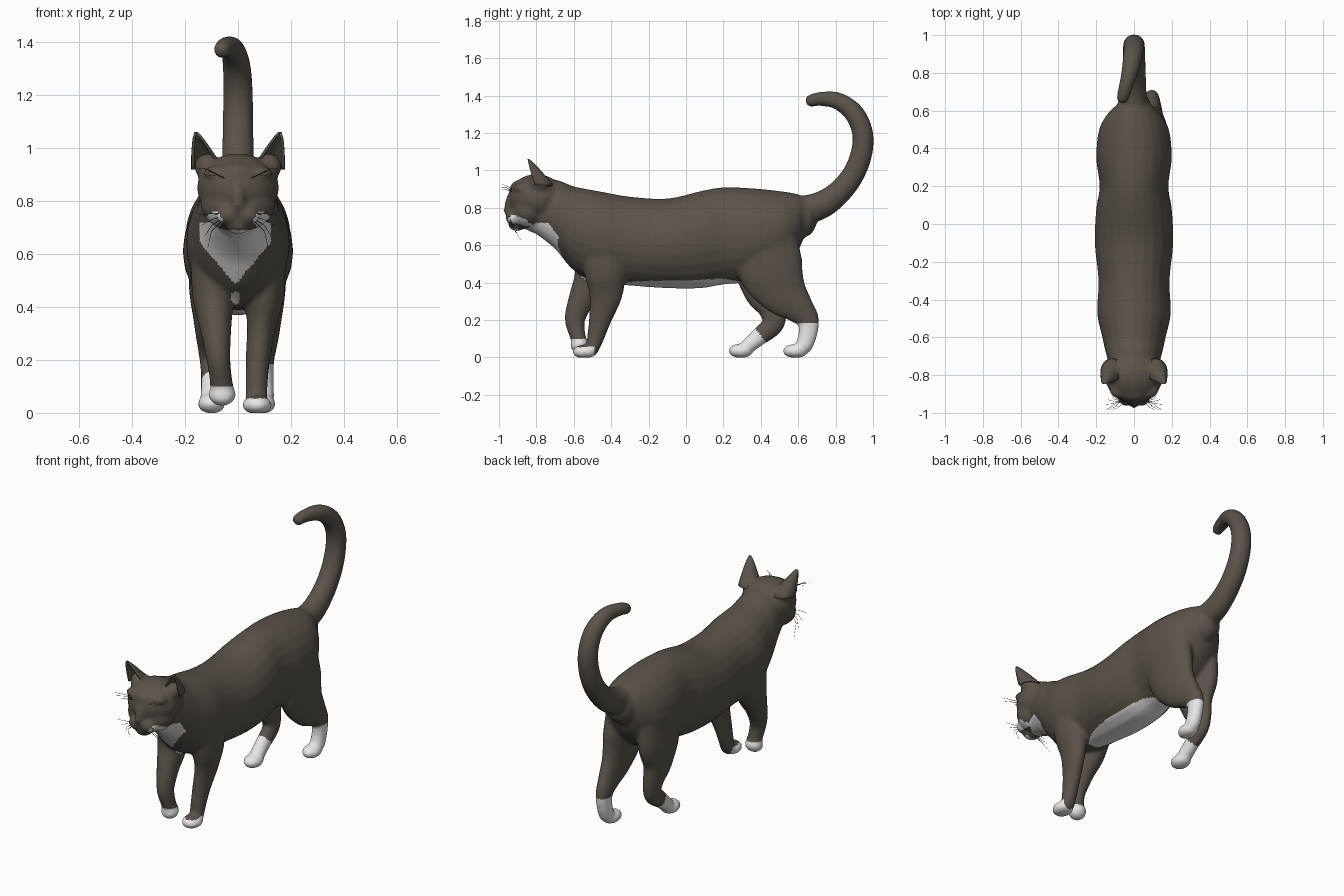
import bpy, bmesh, math
from mathutils import Vector, Matrix

cube = bpy.data.objects.get("Cube")
if cube:
    bpy.data.objects.remove(cube, do_unlink=True)


def material(name, rgb):
    mat = bpy.data.materials.new(name)
    mat.use_nodes = True
    mat.diffuse_color = (*rgb, 1)
    shader = mat.node_tree.nodes["Principled BSDF"]
    shader.inputs["Base Color"].default_value = (*rgb, 1)
    shader.inputs["Roughness"].default_value = 0.8
    return mat


brown = material("brown fur", (0.105, 0.086, 0.069))
white = material("white fur", (0.8, 0.8, 0.8))
black = material("dark whisker", (0.02, 0.018, 0.016))


def add_object(name, data, mats):
    obj = bpy.data.objects.new(name, data)
    bpy.context.collection.objects.link(obj)
    for m in mats:
        data.materials.append(m)
    return obj


def catmull(a, b, c, d, t):
    return [0.5 * (2 * q + (r - p) * t + (2 * p - 5 * q + 4 * r - s) * t * t
                   + (3 * q - p - 3 * r + s) * t ** 3)
            for p, q, r, s in zip(a, b, c, d)]


def loft(bm, keys, upright=False, steps=6, sides=24):
    """Round-ended tube through keys (x, y, z, half width, half depth)."""
    rows = []
    last = len(keys) - 1
    for i in range(last):
        quad = [keys[min(max(i + k, 0), last)] for k in (-1, 0, 1, 2)]
        rows += [catmull(*quad, s / steps) for s in range(steps)]
    rows.append(list(keys[-1]))
    points = [Vector(r[:3]) for r in rows]
    tangents = []
    for i in range(len(rows)):
        t = points[min(i + 1, len(rows) - 1)] - points[max(i - 1, 0)]
        t.x = 0
        tangents.append(Vector((0, 1, 0)) if upright else t.normalized())
    full = [(p, t, r[3], r[4]) for p, t, r in zip(points, tangents, rows)]
    # Domed ends
    for end, sign in ((0, -1), (-1, 1)):
        p, t, a, b = full[end]
        dome = []
        for ang in (0.5, 0.95, 1.3, 1.5):
            k = math.cos(ang)
            dome.append((p + t * sign * math.sin(ang) * min(a, b) * 0.8, t, a * k, b * k))
        full = dome[::-1] + full if end == 0 else full + dome
    rings = []
    for p, t, a, b in full:
        n = Vector((1, 0, 0)).cross(t)
        rings.append([bm.verts.new(p + Vector((a * math.cos(w), 0, 0)) + n * b * math.sin(w))
                      for w in (math.tau * k / sides for k in range(sides))])
    for r0, r1 in zip(rings, rings[1:]):
        for k in range(sides):
            j = (k + 1) % sides
            bm.faces.new((r0[k], r0[j], r1[j], r1[k]))
    bm.faces.new(rings[0][::-1])
    bm.faces.new(rings[-1])


def ball(bm, centre, radii, tilt=0):
    m = Matrix.Translation(centre) @ Matrix.Rotation(tilt, 4, "X") @ Matrix.Diagonal((*radii, 1))
    bmesh.ops.create_uvsphere(bm, u_segments=24, v_segments=16, radius=1, matrix=m)


bm = bmesh.new()

# Torso and neck: y, centre height, half width, half height
torso = [(-.80, .79, .11, .13), (-.70, .765, .145, .185), (-.60, .69, .168, .225),
         (-.47, .645, .195, .245), (-.30, .622, .188, .238), (-.10, .61, .208, .24),
         (.08, .63, .2, .26), (.20, .65, .182, .26), (.35, .655, .2, .25),
         (.50, .675, .185, .215), (.59, .715, .135, .16), (.63, .75, .09, .11)]
loft(bm, [(0, *row) for row in torso], upright=True)

# Tail
loft(bm, [(0, .56, .79, .07, .07), (0, .70, .805, .066, .075), (0, .81, .875, .062, .066),
          (0, .895, .98, .06, .06), (0, .94, 1.1, .058, .058), (0, .942, 1.21, .056, .056),
          (-.005, .895, 1.31, .053, .053), (-.02, .81, 1.372, .046, .046),
          (-.045, .72, 1.382, .038, .038), (-.06, .665, 1.372, .033, .033)])

# Planted left front leg
loft(bm, [(.11, -.44, .60, .07, .13), (.10, -.43, .44, .075, .11), (.09, -.43, .33, .056, .088),
          (.075, -.46, .2, .046, .06), (.07, -.485, .1, .042, .045), (.07, -.5, .045, .042, .035)])
ball(bm, (.072, -.542, .03), (.056, .066, .037))

# Lifted right front leg
loft(bm, [(-.11, -.46, .58, .07, .13), (-.095, -.5, .43, .076, .1), (-.085, -.555, .32, .06, .072),
          (-.075, -.593, .21, .046, .056), (-.065, -.583, .13, .043, .044),
          (-.06, -.57, .09, .045, .04)])
ball(bm, (-.06, -.57, .07), (.052, .05, .042), 0.5)

# Trailing left hind leg
loft(bm, [(.10, .42, .64, .085, .17), (.105, .455, .47, .075, .175), (.105, .52, .35, .058, .135),
          (.1, .605, .26, .048, .085), (.095, .652, .2, .042, .06), (.095, .65, .12, .04, .05),
          (.095, .63, .06, .042, .046)])
ball(bm, (.092, .585, .034), (.05, .068, .038))

# Forward right hind leg
loft(bm, [(-.10, .42, .64, .085, .17), (-.11, .42, .47, .075, .165), (-.11, .43, .35, .058, .12),
          (-.105, .465, .25, .048, .076), (-.1, .462, .175, .042, .06),
          (-.1, .39, .11, .04, .048), (-.1, .33, .06, .043, .04)])
ball(bm, (-.1, .293, .035), (.052, .066, .039))

# Head, bridge, muzzle, nose and chin
ball(bm, (0, -.80, .85), (.155, .15, .13))
ball(bm, (0, -.84, .785), (.14, .1, .1))
ball(bm, (0, -.885, .89), (.085, .06, .06))
ball(bm, (0, -.922, .83), (.032, .045, .085), -0.3)
ball(bm, (0, -.955, .785), (.024, .022, .02))
ball(bm, (0, -.905, .71), (.05, .045, .035))
for s in (-1, 1):
    ball(bm, (s * .035, -.92, .748), (.05, .045, .04))
    ball(bm, (s * .075, -.885, .845), (.036, .03, .026))
    ball(bm, (s * .075, -.88, .905), (.055, .045, .03))
    ball(bm, (s * .115, -.785, .93), (.05, .055, .05))

for v in bm.verts:
    v.co.z = max(v.co.z, 0)
source = bpy.data.meshes.new("cat_parts")
bm.to_mesh(source)
bm.free()

# Blend all parts into one skin
body = add_object("cat_body", source, [])
remesh = body.modifiers.new("blend", "REMESH")
remesh.mode = "VOXEL"
remesh.voxel_size = 0.0105
soften = body.modifiers.new("soften", "SMOOTH")
soften.factor = 0.5
soften.iterations = 6
graph = bpy.context.evaluated_depsgraph_get()
skin = bpy.data.meshes.new_from_object(body.evaluated_get(graph))
body.modifiers.clear()
body.data = skin
skin.materials.clear()
skin.materials.append(brown)
skin.materials.append(white)


def is_white(c, n):
    x, y, z = c
    if z < 0.24 and y > 0.2:                      # hind socks
        return z < 0.185 if x > 0 else 0.8 * y + 0.6 * z < 0.39
    if z < 0.2:                                   # front toes
        return z < 0.055 and y < -.49 if x > 0 else z < 0.1
    if n.z < -0.35 and -.36 < y < 0.3 and z < 0.45:   # belly
        return abs(x) < 0.115 * math.sqrt(max(0, 1 - ((y + .03) / .34) ** 2))
    if y < -.84 and 0.69 < z < 0.765:             # cheeks beside the mouth
        return math.hypot(abs(x) - .09, (z - .728)) < 0.03
    if y < -.6 and 0.49 < z < 0.72 and n.y < 0.1:     # bib
        return abs(x + .01) < 0.135 * min(1, (z - .485) / .16)
    return y < -.4 and n.y < 0 and math.hypot((x + .01) / .016, (z - .435) / .026) < 1


for p in skin.polygons:
    p.use_smooth = True
    p.material_index = int(is_white(p.center, p.normal))

# Ears: curled shells open to the front
for s, side in ((1, "left"), (-1, "right")):
    bm = bmesh.new()
    base, tip = Vector((s * .115, -.785, .92)), Vector((s * .158, -.845, 1.058))
    rows = []
    for j in range(9):
        v = j / 8
        r = (1 - v) ** 0.8 + 0.04
        centre = base.lerp(tip, v)
        rows.append([bm.verts.new(centre + Vector((s * .056 * r * math.sin(a),
                                                   .068 * r * math.cos(a), 0)))
                     for a in (-1.9 + 3.8 * k / 14 for k in range(15))])
    for r0, r1 in zip(rows, rows[1:]):
        for k in range(14):
            bm.faces.new((r0[k], r0[k + 1], r1[k + 1], r1[k]))
    bmesh.ops.recalc_face_normals(bm, faces=bm.faces)
    for f in bm.faces:
        f.smooth = True
    mesh = bpy.data.meshes.new(side + "_ear")
    bm.to_mesh(mesh)
    bm.free()
    ear = add_object(side + "_ear", mesh, [brown])
    shell = ear.modifiers.new("thickness", "SOLIDIFY")
    shell.thickness = 0.01
    shell.offset = 0


# Whiskers and brow hairs
def hairs(name, strands):
    curve = bpy.data.curves.new(name, "CURVE")
    curve.dimensions = "3D"
    curve.bevel_depth = 0.0016
    curve.bevel_resolution = 0
    for strand in strands:
        spline = curve.splines.new("POLY")
        spline.points.add(len(strand) - 1)
        for k, (point, co) in enumerate(zip(spline.points, strand)):
            point.co = (*co, 1)
            point.radius = 1 - 0.3 * k
    add_object(name, curve, [black])


for s, side in ((1, "left"), (-1, "right")):
    hairs(side + "_whiskers", [
        [(s * .06, -.935, .75 - .008 * k), (s * .1, -.95 + .01 * k, .752 - .022 * k),
         (s * (.15 - .012 * k), -.955 + .025 * k, .75 - .042 * k)] for k in range(4)])
    hairs(side + "_brow_hairs", [
        [(s * (.05 + .015 * k), -.93, .885 + .008 * k), (s * (.075 + .02 * k), -.965, .9 + .01 * k),
         (s * (.11 + .02 * k), -.985, .895 + .015 * k)] for k in range(3)])
